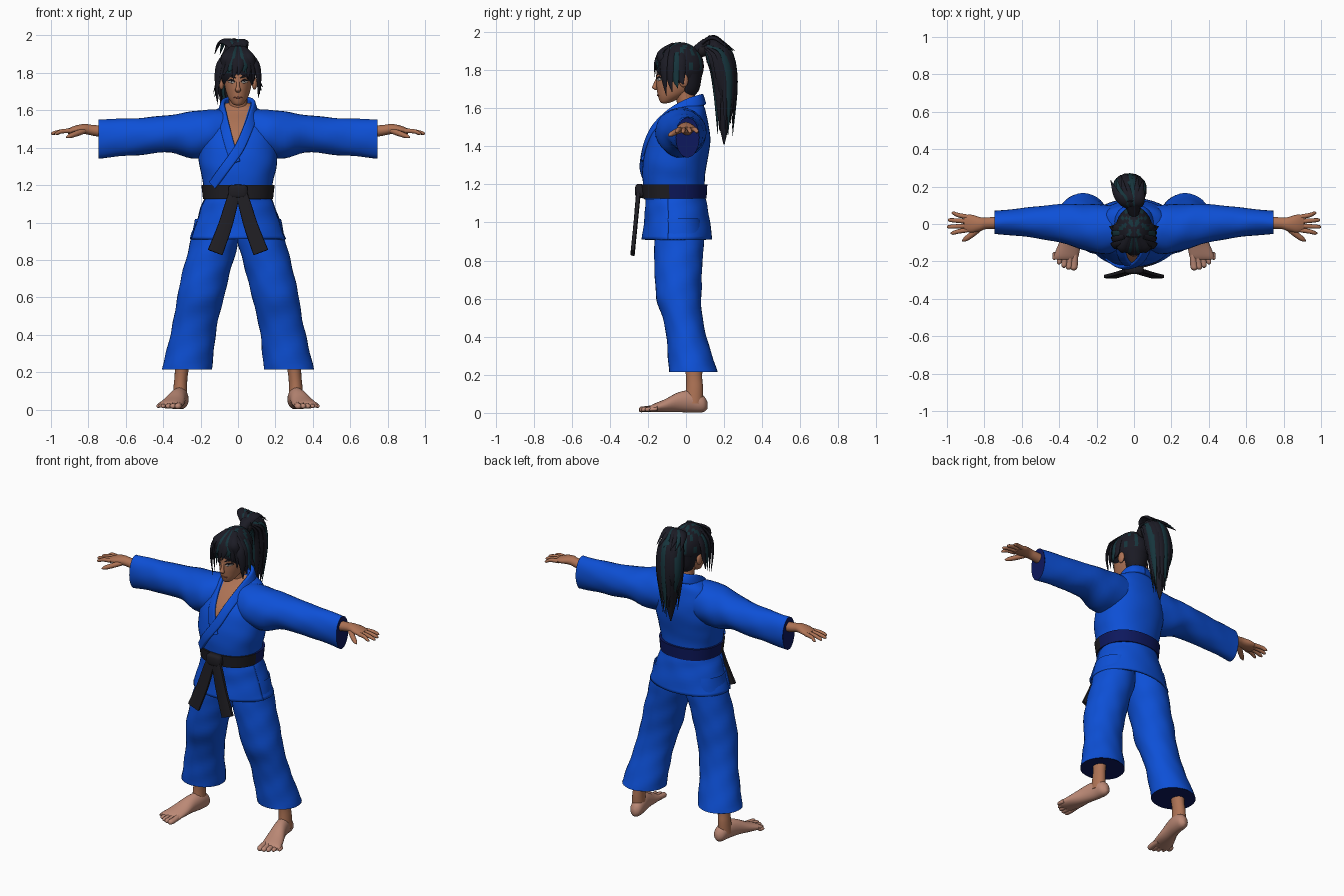
import bpy, bmesh, math, random
from mathutils import Vector
from mathutils.bvhtree import BVHTree

cube = bpy.data.objects.get("Cube")
if cube:
    bpy.data.objects.remove(cube)
random.seed(4)


def colour(name, rgb):
    m = bpy.data.materials.new(name)
    m.use_nodes = True
    m.diffuse_color = (*rgb, 1)
    m.node_tree.nodes["Principled BSDF"].inputs["Base Color"].default_value = (*rgb, 1)
    return m


BLUE = colour("blue cloth", (0.004, 0.08, 0.68))
NAVY = colour("navy lining", (0.004, 0.009, 0.11))
BELT = colour("black belt", (0.014, 0.013, 0.017))
SKIN = colour("tan skin", (0.42, 0.17, 0.09))
PALE = colour("light skin", (0.5, 0.25, 0.18))
HAIR = colour("black hair", (0.011, 0.011, 0.018))
TEAL = colour("teal hair", (0.008, 0.035, 0.045))
WHITE = colour("eye white", (0.6, 0.55, 0.5))
LIP = colour("lip", (0.3, 0.09, 0.06))

AXES = {"x": (Vector((0, 1, 0)), Vector((0, 0, 1))),
        "y": (Vector((1, 0, 0)), Vector((0, 0, 1))),
        "z": (Vector((1, 0, 0)), Vector((0, 1, 0)))}


def spline(rows, steps):
    """Catmull-Rom through rows of numbers."""
    out = []
    for i in range(len(rows) - 1):
        a, b, c, d = rows[max(i - 1, 0)], rows[i], rows[i + 1], rows[min(i + 2, len(rows) - 1)]
        for k in range(steps):
            t = k / steps
            out.append([q + 0.5 * t * (r - p + t * (2 * p - 5 * q + 4 * r - s + t * (3 * (q - r) + s - p)))
                        for p, q, r, s in zip(a, b, c, d)])
    return out + [list(rows[-1])]


def sweep(name, rows, mats, axis=None, hint=None, steps=4, n=20, power=1.0, arc=None, fold=0.0, caps=True, rule=None):
    """Loft rings (x, y, z, half width, half thickness); rule picks a material from a face centre."""
    rings = spline(rows, steps)
    bm = bmesh.new()
    loops = []
    count = n if arc is None else n + 1
    for i, (x, y, z, rw, rt) in enumerate(rings):
        c = Vector((x, y, z))
        if axis:
            w, h = AXES[axis]
        else:
            t = Vector(rings[min(i + 1, len(rings) - 1)][:3]) - Vector(rings[max(i - 1, 0)][:3])
            t.normalize()
            h = hint(c) if hint else Vector((0, -1, 0))
            h = (h - t * h.dot(t)).normalized()
            w = t.cross(h)
        loop = []
        for k in range(count):
            a = 2 * math.pi * k / n if arc is None else math.radians(arc[0] + (arc[1] - arc[0]) * k / n)
            ca, sa = math.cos(a), math.sin(a)
            ca, sa = [math.copysign(abs(v) ** power, v) for v in (ca, sa)]
            f = 1 + fold * (math.sin(3 * a + i * 1.1) + 0.6 * math.sin(7 * a - i * 0.7))
            loop.append(bm.verts.new(c + w * (rw * ca * f) + h * (rt * sa * f)))
        loops.append(loop)
    for p, q in zip(loops, loops[1:]):
        for k in range(n):
            j = (k + 1) % count
            bm.faces.new((p[k], p[j], q[j], q[k]))
    if caps and arc is None:
        bm.faces.new(loops[0])
        bm.faces.new(loops[-1])
    bmesh.ops.recalc_face_normals(bm, faces=bm.faces)
    return finish(name, bm, mats, rule)


def finish(name, bm, mats, rule=None):
    mats = mats if isinstance(mats, list) else [mats]
    for f in bm.faces:
        f.smooth = True
        if rule:
            f.material_index = rule(f.calc_center_median())
    me = bpy.data.meshes.new(name)
    bm.to_mesh(me)
    bm.free()
    me.set_sharp_from_angle(angle=math.radians(55))
    for m in mats:
        me.materials.append(m)
    ob = bpy.data.objects.new(name, me)
    bpy.context.collection.objects.link(ob)
    return ob


def ball(name, centre, size, mat, rule=None):
    bm = bmesh.new()
    bmesh.ops.create_uvsphere(bm, u_segments=32, v_segments=20, radius=1)
    for v in bm.verts:
        v.co = Vector(centre) + Vector([a * b for a, b in zip(v.co, size)])
    return finish(name, bm, mat, rule)


def flip(rows, s):
    return [(r[0] * s, *r[1:]) for r in rows]


def front_of(ob):
    """Function giving the front surface y at (x, z)."""
    bm = bmesh.new()
    bm.from_mesh(ob.data)
    tree = BVHTree.FromBMesh(bm)
    bm.free()
    return lambda x, z: tree.ray_cast(Vector((x, -2, z)), Vector((0, 1, 0)))[0].y


# Jacket body, with the open neck cut in as skin
jacket = sweep("jacket_body", [(0, -.06, 1.12, .175, .158), (0, -.065, 1.22, .188, .163), (0, -.06, 1.3, .206, .168),
               (0, -.045, 1.38, .212, .168), (0, -.03, 1.46, .205, .157), (0, -.01, 1.53, .19, .125),
               (0, .015, 1.585, .15, .088), (0, .025, 1.62, .088, .066), (0, .03, 1.64, .07, .05)],
               [BLUE, SKIN], axis="z", n=40, power=0.9, fold=.004)
chest_y = front_of(jacket)
tip = Vector((-.015, 0, 1.385))
edges = [Vector((-.068, 0, 1.62)), Vector((.062, 0, 1.62))]
bm = bmesh.new()
bm.from_mesh(jacket.data)
normals = []
for e, s in zip(edges, (1, -1)):
    d = e - tip
    normals.append(Vector((d.z, 0, -d.x)) * s)
    geom = [f for f in bm.faces if f.calc_center_median().y < 0 and f.calc_center_median().z > 1.34]
    geom += list({x for f in geom for x in (*f.edges, *f.verts)})
    bmesh.ops.bisect_plane(bm, geom=geom, plane_co=tip, plane_no=normals[-1])
for f in bm.faces:
    c = f.calc_center_median()
    if c.y < 0 and all((c - tip).dot(m) > 0 for m in normals):
        f.material_index = 1
bm.to_mesh(jacket.data)
bm.free()


# Collar bands, running from the nape down the chest
def outward(p):
    return Vector((p.x * 0.8, p.y - .02, 0.02))


for name, s, line, lift in (("left_lapel", 1, [(.078, 1.57), (.048, 1.49), (.002, 1.39), (-.07, 1.29), (-.135, 1.2)], .008),
                            ("right_lapel", -1, [(-.082, 1.57), (-.062, 1.48), (-.04, 1.4), (-.012, 1.32)], .002)):
    rows = [(0, .088, 1.645, .03, .012), (s * .06, .07, 1.64, .03, .012), (s * .088, .01, 1.62, .03, .012)]
    rows += [(x, chest_y(x, z) - lift, z, .026, .01) for x, z in line]
    sweep(name, rows, BLUE, hint=outward, n=16, power=.5, steps=5)

# Jacket skirt: back panel and overlapping front panel with side slits
skirt = [(0, -.052, 1.13, .18, .156), (0, -.05, 1.08, .2, .162), (0, -.045, 1.0, .226, .172), (0, -.045, .912, .258, .184)]
for name, arc, k in (("skirt_back", (-24, 204), 1.0), ("skirt_front", (-164, -16), 1.02)):
    ob = sweep(name, [(x, y, z, a * k, b * k) for x, y, z, a, b in skirt], BLUE, axis="z", arc=arc, n=36, fold=.008)
    ob.modifiers.new("cloth thickness", "SOLIDIFY").thickness = .012

# Belt, knot and hanging ends
sweep("belt", [(0, -.06, 1.125, .165, .15), (0, -.06, 1.125, .187, .168), (0, -.062, 1.2, .196, .174), (0, -.062, 1.2, .17, .15)],
      [BELT, NAVY], axis="z", steps=1, n=48, power=.9, caps=False, rule=lambda c: int(c.y > -.1))
sweep("belt_knot", [(-.05, -.24, 1.165, .018, .026), (-.03, -.243, 1.165, .024, .036), (.03, -.243, 1.165, .024, .036),
                    (.05, -.24, 1.165, .018, .026)], BELT, axis="x", power=.6)
for side, s in (("left", 1), ("right", -1)):
    sweep(side + "_belt_end", flip([(.015, -.248, 1.17, .028, .012), (.035, -.255, 1.1, .034, .012),
          (.07, -.266, .98, .038, .011), (.122, -.28, .84, .042, .011)], s), BELT, n=12, power=.4)

    # Sleeve with a turned-in cuff
    sweep(side + "_sleeve", flip([(.06, -.02, 1.49, .11, .11), (.15, -.028, 1.478, .132, .125), (.25, -.02, 1.468, .125, .126),
          (.36, 0, 1.475, .108, .1), (.5, .008, 1.462, .088, .099), (.62, .01, 1.455, .073, .1), (.746, .008, 1.446, .062, .105)], s),
          BLUE, axis="x", n=28, fold=.012, caps=False)
    sweep(side + "_sleeve_lining", flip([(.746, .008, 1.446, .062, .105), (.744, .008, 1.446, .052, .094),
          (.65, .01, 1.46, .05, .08)], s), NAVY, axis="x", n=28, steps=1, caps=True)

    # Arm, hand, fingers and thumb
    sweep(side + "_hand", flip([(.6, .01, 1.47, .04, .04), (.77, .005, 1.492, .031, .029), (.82, 0, 1.5, .036, .027),
          (.87, .002, 1.496, .048, .022), (.91, .004, 1.488, .042, .014)], s), SKIN, axis="x")
    for i, (y, reach) in enumerate(((.038, .975), (.014, .995), (-.01, 1.0), (-.032, .98))):
        sweep(f"{side}_finger_{i + 1}", flip([(.89, y, 1.49, .013, .013), (.94, y * 1.25, 1.488, .012, .012),
              (reach - .012, y * 1.5, 1.478, .01, .01), (reach, y * 1.55, 1.475, .003, .003)], s), SKIN, axis="x", n=10)
    sweep(side + "_thumb", flip([(.825, -.02, 1.49, .018, .016), (.865, -.055, 1.475, .016, .015), (.9, -.08, 1.462, .013, .012),
          (.918, -.092, 1.455, .003, .003)], s), SKIN, n=10, hint=lambda p: Vector((0, 0, 1)))

    # Trouser leg with a dark lining
    sweep(side + "_trouser_leg", flip([(.115, -.04, 1.02, .115, .12), (.126, -.036, .9, .128, .13), (.152, -.04, .8, .128, .127),
          (.178, -.04, .7, .127, .123), (.2, -.038, .6, .125, .118), (.221, -.018, .5, .12, .105), (.241, .002, .4, .121, .105),
          (.258, .022, .3, .128, .117), (.273, .037, .215, .134, .127)], s), BLUE, axis="z", n=32, fold=.012, caps=False)
    sweep(side + "_trouser_lining", flip([(.273, .037, .215, .134, .127), (.273, .037, .216, .12, .113),
          (.26, .025, .3, .11, .1)], s), NAVY, axis="z", n=32, steps=1)

    # Ankle, foot and toes
    sweep(side + "_ankle", flip([(.29, .04, .34, .05, .055), (.302, .042, .2, .036, .043), (.308, .045, .13, .036, .045),
          (.31, .04, .05, .04, .05)], s), SKIN, axis="z")
    sweep(side + "_foot", flip([(.3, .112, .04, .012, .018), (.302, .09, .048, .036, .044), (.308, .03, .06, .042, .058),
          (.325, -.04, .056, .047, .052), (.345, -.11, .038, .06, .034), (.362, -.17, .026, .066, .021), (.366, -.19, .02, .062, .014)], s),
          PALE, axis="y")
    for i in range(5):
        x, r = .314 + i * .026, .019 - i * .0018
        y = -.248 + i * i * .0035
        sweep(f"{side}_toe_{i + 1}", flip([(x, -.15, .026, r * .8, r), (x + .005, y + .035, .02, r, r * .85),
              (x + .008, y + .01, .018, r * .9, r * .8), (x + .008, y, .016, r * .3, r * .3)], s), PALE, axis="y", n=10)

    # Ear
    ball(side + "_ear", (s * .088, -.012, 1.745), (.014, .024, .035), SKIN)

# Neck, head and face
sweep("neck", [(0, .015, 1.54, .06, .055), (0, .004, 1.62, .05, .05), (0, -.015, 1.72, .052, .055)], SKIN, axis="z")
head = sweep("head", [(0, -.112, 1.626, .012, .012), (0, -.104, 1.634, .028, .032), (0, -.082, 1.66, .048, .064), (0, -.06, 1.69, .061, .092),
              (0, -.045, 1.73, .071, .111), (0, -.036, 1.79, .077, .119), (0, -.035, 1.86, .07, .105), (0, -.035, 1.91, .03, .05)],
             SKIN, axis="z", n=32)
face_y = front_of(head)
sweep("nose", [(0, -.148, 1.765, .007, .006), (0, -.16, 1.73, .009, .01), (0, -.165, 1.708, .015, .013), (0, -.155, 1.695, .008, .006)],
      SKIN, axis="z", n=12)


def stroke(name, pts, size, mat):
    rows = [(x, face_y(x, z), z, size * k, .004) for (x, z), k in zip(pts, (.3, 1, .3))]
    sweep(name, rows, mat, n=8)


stroke("mouth", [(-.022, 1.668), (0, 1.668), (.022, 1.668)], .005, LIP)
for side, s in (("left", 1), ("right", -1)):
    stroke(side + "_eye", [(s * .018, 1.748), (s * .033, 1.752), (s * .05, 1.752)], .008, WHITE)
    stroke(side + "_iris", [(s * .028, 1.752), (s * .033, 1.752), (s * .038, 1.752)], .009, HAIR)
    stroke(side + "_eyelid", [(s * .015, 1.753), (s * .033, 1.762), (s * .054, 1.757)], .005, HAIR)
    stroke(side + "_brow", [(s * .012, 1.772), (s * .035, 1.783), (s * .06, 1.78)], .006, HAIR)

# Hair cap with streaks running to the crown
ball("hair_cap", (0, -.032, 1.82), (.099, .126, .127), [HAIR, TEAL],
     rule=lambda c: int(math.sin(9 * math.atan2(c.y - .02, c.x)) > .55 and c.z > 1.8))
sweep("nape_hair", [(0, .01, 1.66, .035, .03), (0, .015, 1.7, .062, .055), (0, .015, 1.78, .082, .07)], HAIR, axis="z")


def lock(name, pts, width, mat, centre=Vector((0, -.03, 1.8))):
    sizes = spline([(.5,), (1.0,), (.8,), (.06,)], 1)
    rows = [(*p, width * k[0], width * .4 * k[0]) for p, k in zip(pts, sizes)]
    sweep(name, rows, mat, hint=lambda p: p - centre, n=8)


# Fringe, swept from the crown over the brow
for i in range(8):
    x = -.085 + i * .024
    drop = 1.765 + .02 * (i % 3) - (.05 if i in (0, 7) else 0)
    lock(f"fringe_{i + 1}", [(x * .35, -.07, 1.94), (x * .8, -.135, 1.892), (x, -.166 + abs(x) * .5, 1.835),
         (x * 1.1 - .012, -.172 + abs(x) * .6, drop)], .024, TEAL if i in (2, 5) else HAIR)

# Side locks framing the face
for side, s in (("left", 1), ("right", -1)):
    for i in range(4):
        y = -.115 + i * .03
        low = 1.665 + i * .02 + (0 if s > 0 else -.035)
        lock(f"{side}_side_lock_{i + 1}", [(s * .05, y * .8, 1.92), (s * .098, y, 1.85), (s * .112, y, 1.76),
             (s * (.108 + .008 * i), y + .012, low)], .024, TEAL if i == 2 else HAIR)

# Ponytail: tie, core, outer locks and a spiky crest
ball("hair_tie", (0, .085, 1.905), (.036, .03, .036), BELT)
sweep("ponytail_core", [(0, .05, 1.9, .025, .025), (-.008, .12, 1.94, .05, .032), (-.018, .178, 1.88, .07, .05), (-.025, .205, 1.77, .074, .058),
      (-.028, .208, 1.65, .058, .052), (-.03, .2, 1.52, .032, .028), (-.03, .2, 1.41, .003, .003)], HAIR, hint=lambda p: Vector((0, 1, 0)), n=16)
middle = Vector((-.02, .19, 1.7))
for i in range(16):
    a = 2 * math.pi * i / 16
    u, v = math.cos(a), math.sin(a)
    end = 1.44 + random.random() * .2
    lock(f"ponytail_lock_{i + 1}", [(u * .02, .1 + v * .012, 1.93), (-.015 + u * .062, .178 + v * .045, 1.88 + v * .03),
         (-.025 + u * .078, .205 + v * .058, 1.74), (-.03 + u * .045, .205 + v * .04, end)], .028, TEAL if i % 3 == 1 else HAIR, middle)
for i in range(7):
    x = -.1 + i * .026
    lock(f"crest_lock_{i + 1}", [(x * .15, .08, 1.92), (x * .5, .11, 1.962), (x * .85 - .01, .16, 1.965),
         (x * 1.1 - .015, .235 + .012 * (i % 3), 1.9)], .026, TEAL if i % 3 == 1 else HAIR, Vector((0, .14, 1.85)))
